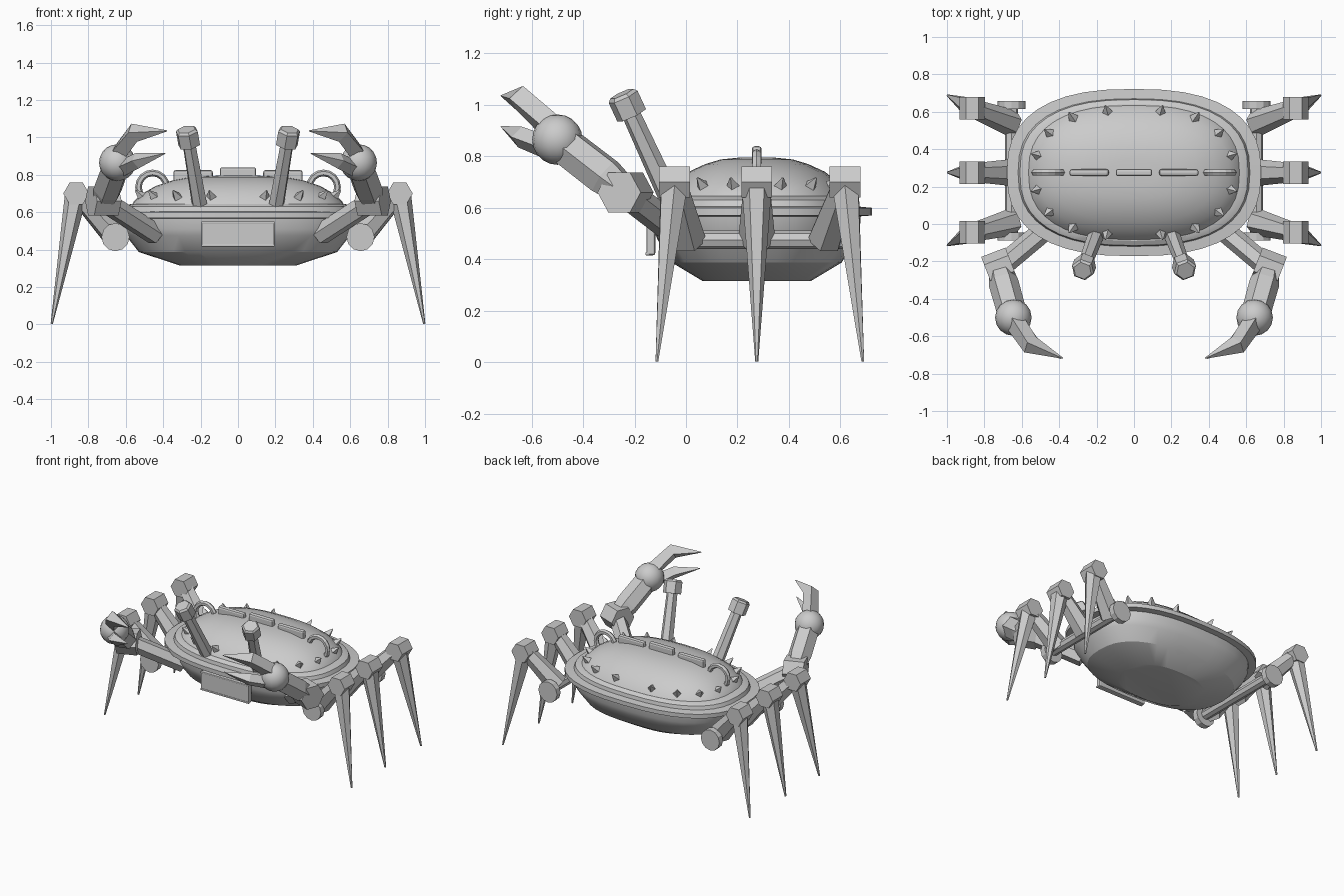
import bpy, bmesh
from math import cos, sin, tau, copysign
from mathutils import Vector, Matrix

if "Cube" in bpy.data.objects:
    bpy.data.objects.remove(bpy.data.objects["Cube"])

grey = bpy.data.materials.new("plain_grey")
grey.use_nodes = True
grey.diffuse_color = (0.6, 0.6, 0.6, 1)
grey.node_tree.nodes["Principled BSDF"].inputs["Base Color"].default_value = (0.6, 0.6, 0.6, 1)

MID_Y = 0.275


def finish(name, bm, mirror=False, smooth=False, bevel=0):
    bmesh.ops.recalc_face_normals(bm, faces=bm.faces)
    mesh = bpy.data.meshes.new(name)
    bm.to_mesh(mesh)
    bm.free()
    mesh.materials.append(grey)
    ob = bpy.data.objects.new(name, mesh)
    bpy.context.collection.objects.link(ob)
    if smooth:
        bpy.ops.object.select_all(action='DESELECT')
        ob.select_set(True)
        bpy.context.view_layer.objects.active = ob
        bpy.ops.object.shade_smooth_by_angle(angle=0.5)
    if bevel:
        mod = ob.modifiers.new("bevel", 'BEVEL')
        mod.width = bevel
        mod.segments = 2
    if mirror:
        ob.modifiers.new("mirror", 'MIRROR').use_axis = (True, False, False)
    return ob


def loft(bm, rings):
    """Skin a list of point rings and cap both ends."""
    loops = [[bm.verts.new(p) for p in ring] for ring in rings]
    n = len(loops[0])
    for a, b in zip(loops, loops[1:]):
        for i in range(n):
            j = (i + 1) % n
            bm.faces.new((a[i], a[j], b[j], b[i]))
    bm.faces.new(loops[0][::-1])
    bm.faces.new(loops[-1])


def limb(name, points, radii, sides=6, **kw):
    """Faceted tube through points with a radius at each."""
    pts = [Vector(p) for p in points]
    rings = []
    for i, p in enumerate(pts):
        d = pts[min(i + 1, len(pts) - 1)] - pts[max(i - 1, 0)]
        q = d.to_track_quat('Z', 'Y')
        rings.append([p + q @ Vector((cos(tau * k / sides), sin(tau * k / sides), 0)) * radii[i]
                      for k in range(sides)])
    bm = bmesh.new()
    loft(bm, rings)
    return finish(name, bm, **kw)


def oval(rx, ry, z, n=40, power=0.8):
    """Rounded-off oval ring."""
    out = []
    for k in range(n):
        c, s = cos(tau * k / n), sin(tau * k / n)
        out.append((rx * copysign(abs(c) ** power, c),
                    MID_Y + ry * copysign(abs(s) ** power, s), z))
    return out


def shell(name, profile):
    bm = bmesh.new()
    loft(bm, [oval(*p) for p in profile])
    finish(name, bm, smooth=True)


def box(name, centre, size, mirror=False, bevel=0.008):
    bm = bmesh.new()
    bmesh.ops.create_cube(bm, matrix=Matrix.Translation(centre) @ Matrix.Diagonal((*size, 1)))
    finish(name, bm, mirror=mirror, bevel=bevel)


# Body: hull, flange and dome
shell("hull", [(.31, .21, .315), (.53, .33, .387), (.6, .385, .475), (.62, .4, .51), (.63, .405, .575)])
shell("rim_flange", [(.63, .405, .567), (.68, .447, .57), (.68, .447, .6), (.62, .395, .605),
                     (.61, .39, .63), (.57, .365, .645)])
shell("dome", [(.57, .365, .635), (.555, .35, .66), (.51, .315, .70), (.44, .265, .74),
               (.35, .2, .77), (.25, .14, .788), (.12, .07, .795)])

# Front plate with a raised border
box("front_plate", (0, -.137, .483), (.39, .035, .135))
for s in (-1, 1):
    box("plate_rail", (0, -.15, .483 + s * .062), (.39, .015, .012), bevel=.003)

# Crest bars and end loops
box("crest_centre", (0, MID_Y, .805), (.195, .038, .07), bevel=.012)
box("crest_side", (.24, MID_Y, .79), (.21, .036, .07), mirror=True, bevel=.012)
bpy.ops.mesh.primitive_torus_add(major_segments=16, minor_segments=6, major_radius=.075, minor_radius=.018,
                                 location=(.457, MID_Y, .735), rotation=(tau / 4, 0, 0))
ring = bpy.context.object
ring.name = "crest_loop"
ring.data.materials.append(grey)
twin = ring.copy()
twin.location.x *= -1
bpy.context.collection.objects.link(twin)

# Shell studs
bm = bmesh.new()
for x, y in ((.52, .093), (.455, .213), (.33, .297), (.145, .33)):
    for sx in (-1, 1):
        for sy in (-1, 1):
            out = Vector((sx * x, sy * y * 1.6, .5)).normalized()
            m = Matrix.Translation(Vector((sx * x, MID_Y + sy * y, .69)) + out * .012)
            bmesh.ops.create_cone(bm, segments=4, radius1=.03, radius2=.004, depth=.055, cap_ends=True,
                                  matrix=m @ out.to_track_quat('Z', 'Y').to_matrix().to_4x4())
finish("shell_studs", bm)

# Eye stalks
base, eye = Vector((.2, -.05, .61)), Vector((.268, -.23, 1.0))
axis = (eye - base).normalized()
limb("eye_stalk", [base, eye], [.044, .036], mirror=True)
limb("eye_head", [eye - axis * .045, eye + axis * .035, eye + axis * .048], [.062, .062, .05], mirror=True)

# Side axles with end discs
limb("axle", [(.655, -.07, .475), (.655, .65, .475)], [.036, .036], sides=8, mirror=True)
for y in (-.067, .637):
    limb("axle_disc", [(.655, y - .021, .467), (.655, y + .021, .467)], [.075, .075], sides=12, mirror=True)

# Walking legs
for name, hip, knee, tip in (("front", .01, -.045, -.113), ("middle", MID_Y, MID_Y, MID_Y), ("back", .54, .618, .687)):
    limb(name + "_thigh", [(.655, hip, .475), (.86, knee, .70)], [.072, .05], mirror=True)
    limb(name + "_knee", [(.865, knee - .06, .70), (.865, knee + .06, .70)], [.069, .069], mirror=True)
    limb(name + "_spike", [(.865, knee, .70), (.996, tip, .003)], [.06, .006], mirror=True)

# Claw arms
elbow, wrist = Vector((.72, -.235, .66)), Vector((.645, -.5, .865))
limb("claw_shoulder", [(.44, -.0, .48), elbow], [.058, .058], mirror=True)
limb("claw_elbow", [elbow - Vector((.065, -.025, 0)), elbow + Vector((.065, -.025, 0))], [.09, .09], mirror=True)
limb("claw_forearm", [elbow, elbow.lerp(wrist, .3), wrist], [.06, .08, .078], mirror=True)
bm = bmesh.new()
bmesh.ops.create_uvsphere(bm, u_segments=16, v_segments=10, radius=.098, matrix=Matrix.Translation(wrist))
finish("claw_wrist", bm, mirror=True, smooth=True)
limb("upper_pincer", [(.64, -.52, .91), (.555, -.645, 1.025), (.38, -.718, 1.035)], [.055, .052, .003],
     sides=4, mirror=True)
limb("lower_pincer", [(.63, -.53, .83), (.54, -.645, .875), (.39, -.718, .915)], [.045, .042, .003],
     sides=4, mirror=True)
